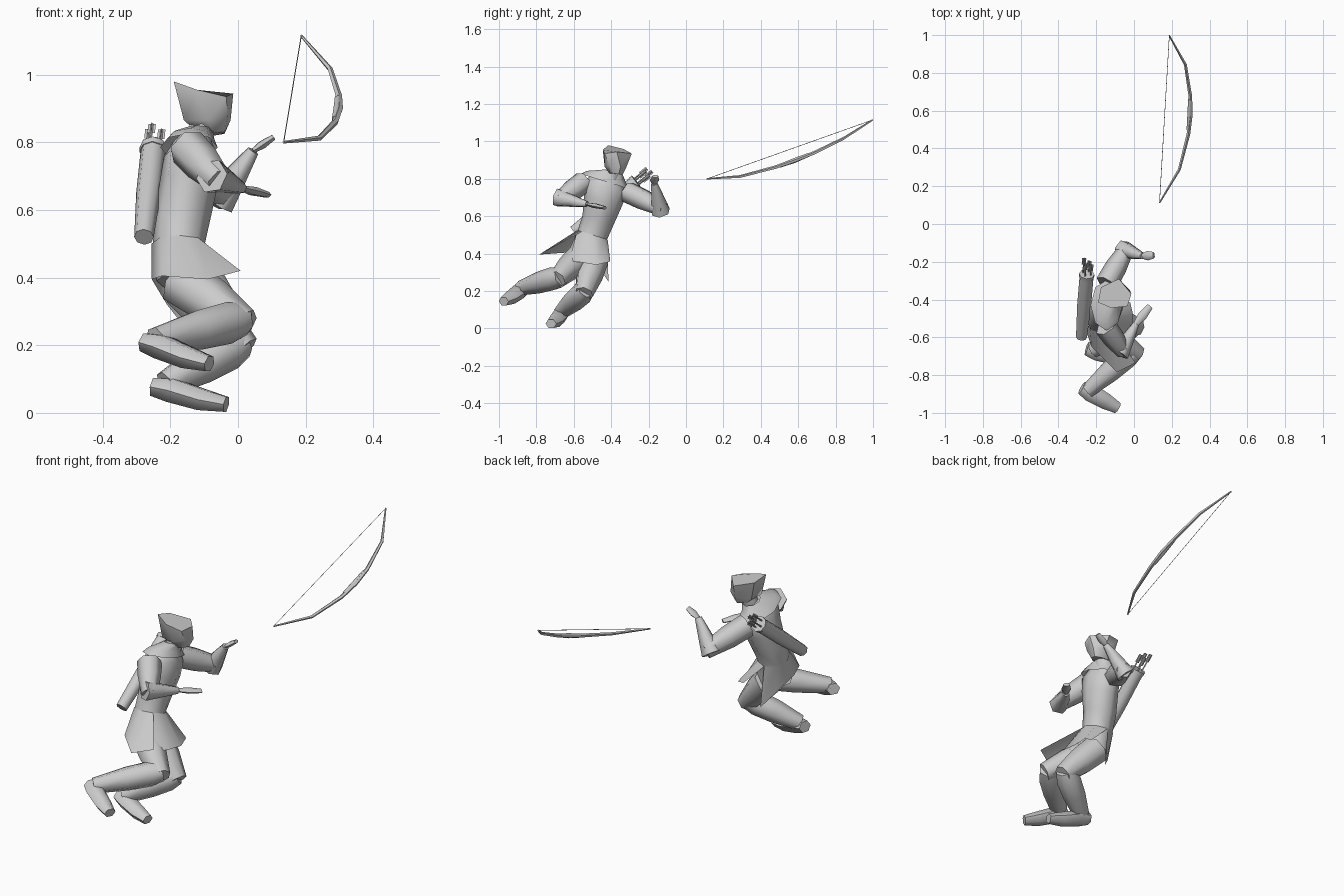
import bpy, bmesh, math
from mathutils import Vector as V

if "Cube" in bpy.data.objects:
    bpy.data.objects.remove(bpy.data.objects["Cube"])


def finish(name, verts, faces, angle=62):
    me = bpy.data.meshes.new(name)
    me.from_pydata([tuple(v) for v in verts], [], faces)
    bm = bmesh.new()
    bm.from_mesh(me)
    bmesh.ops.recalc_face_normals(bm, faces=bm.faces)
    bm.to_mesh(me)
    bm.free()
    ob = bpy.data.objects.new(name, me)
    bpy.context.collection.objects.link(ob)
    bpy.ops.object.select_all(action='DESELECT')
    bpy.context.view_layer.objects.active = ob
    ob.select_set(True)
    bpy.ops.object.shade_smooth_by_angle(angle=math.radians(angle))
    return ob


def loft(name, rings, cap_start=True, cap_end=True, angle=62, closed=True):
    """Skin a list of equal-length point rings (or open strips)."""
    n = len(rings[0])
    verts = [p for r in rings for p in r]
    faces = [(i * n + j, i * n + (j + 1) % n, (i + 1) * n + (j + 1) % n, (i + 1) * n + j)
             for i in range(len(rings) - 1) for j in range(n if closed else n - 1)]
    if cap_start and closed:
        faces.append(tuple(range(n)))
    if cap_end and closed:
        faces.append(tuple(range(len(verts) - n, len(verts))))
    return finish(name, verts, faces, angle)


def ellipse(c, a, b, n):
    return [V(c) + a * math.cos(2 * math.pi * k / n) + b * math.sin(2 * math.pi * k / n) for k in range(n)]


def tube(name, path, n=6, ref=(0, 0, 1), flat=1.0, **kw):
    """Tapered limb through (x, y, z, radius); flat scales it along ref."""
    pts = [V(p[:3]) for p in path]
    rings = []
    for i, p in enumerate(path):
        t = (pts[min(i + 1, len(pts) - 1)] - pts[max(i - 1, 0)]).normalized()
        a = t.cross(V(ref)).normalized()
        b = a.cross(t).normalized()
        rings.append(ellipse(pts[i], a * p[3], b * p[3] * flat, n))
    return loft(name, rings, **kw)


# Leaning body frame: side runs to the right shoulder, fwd is the facing direction
side, fwd = V((0, -.955, .295)), V((1, 0, 0))


def body(rows, n=8):
    return [ellipse(r[:3], fwd * r[3], side * r[4], n) for r in rows]


# Torso
loft("torso", body([(-.16, -.53, .39, .08, .10), (-.175, -.50, .50, .077, .082),
                    (-.165, -.47, .58, .085, .087), (-.145, -.445, .68, .087, .105),
                    (-.14, -.43, .755, .08, .12), (-.135, -.415, .80, .058, .085),
                    (-.115, -.395, .83, .04, .04)]))

# Coat skirt: front panel, and a back panel blown out over the right hip
waist = body([(-.175, -.50, .50, .081, .085)])[0]
front = [(-.06, -.405, .36), (-.02, -.415, .355), (-.005, -.48, .34), (-.01, -.57, .355), (-.03, -.625, .36)]
back = [(.008, -.735, .42), (-.09, -.785, .395), (-.225, -.65, .405), (-.255, -.56, .395),
        (-.21, -.46, .32), (-.155, -.415, .25)]
loft("coat_front", [[waist[k] for k in (6, 7, 0, 1, 2)], [V(p) for p in front]], closed=False)
loft("coat_back", [waist[1:7], [V(p) for p in back]], closed=False)

# Shoulder mantle
loft("mantle", body([(-.12, -.385, .835, .045, .05), (-.14, -.425, .81, .07, .11),
                     (-.145, -.43, .785, .085, .14)]), False, False)

# Head and hood
tube("neck", [(-.12, -.40, .79, .042), (-.10, -.375, .87, .04)], ref=(1, 0, 0))
chin = [V(p) for p in ((-.04, -.39, .83), (-.04, -.36, .825), (-.07, -.34, .82),
                       (-.12, -.35, .83), (-.12, -.41, .845), (-.07, -.41, .83))]
brow = [V(p) for p in ((-.03, -.41, .875), (-.022, -.35, .865), (-.07, -.32, .86),
                       (-.15, -.345, .86), (-.16, -.42, .865), (-.09, -.435, .865))]
crown = [V(p) for p in ((-.035, -.435, .935), (-.014, -.37, .944), (-.08, -.29, .935),
                        (-.175, -.335, .96), (-.19, -.415, .98), (-.12, -.445, .955))]
loft("hooded_head", [chin, brow, crown], angle=50)

# Arms: shoulder to elbow, flared sleeve at the elbow, forearm to wrist, flat hand
arms = {"right": [(-.15, -.545, .785), (-.065, -.665, .695), (.01, -.53, .665), (.085, -.435, .645)],
        "left": [(-.145, -.315, .73), (-.045, -.14, .645), (.045, -.17, .775), (.105, -.165, .815)]}
for name, (s, e, w, h) in arms.items():
    s, e, w, h = V(s), V(e), V(w), V(h)
    tube(name + "_upper_arm", [(*s, .06), (*s.lerp(e, .5), .058), (*s.lerp(e, 1.12), .04)])
    d = (w - e)
    tube(name + "_forearm", [(*(e - d * .17), .052), (*e.lerp(w, .4), .036), (*w, .018)],
         ref=(0, .3, 1))
    tube(name + "_hand", [(*w, .015), (*w.lerp(h, .45), .025), (*h, .017)], flat=.55)

# Legs: thigh, boot with flared top, foot
legs = {"right": [(-.17, -.555, .39), (.0, -.675, .275), (-.245, -.885, .215), (-.085, -.975, .145)],
        "left": [(-.155, -.49, .37), (.0, -.54, .205), (-.215, -.67, .085), (-.035, -.722, .025)]}
for name, (h, k, a, t) in legs.items():
    h, k, a, t = V(h), V(k), V(a), V(t)
    tube(name + "_thigh", [(*h, .077), (*h.lerp(k, .55), .072), (*h.lerp(k, 1.12), .05)], n=7)
    tube(name + "_boot", [(*a.lerp(k, 1.05), .05), (*a.lerp(k, .85), .064), (*a.lerp(k, .5), .06),
                          (*a.lerp(k, 0), .04)], n=7)
    d = (t - a)
    tube(name + "_foot", [(*(a - d * .2 - V((0, 0, .02))), .036), (*(a + d * .1 - V((0, 0, .012))), .048),
                          (*(a.lerp(t, .6) - V((0, 0, .01))), .043), (*t, .03)], flat=.85)

# Quiver
bottom, top = V((-.278, -.60, .52)), V((-.25, -.265, .785))
tube("quiver", [(*bottom, .029), (*bottom.lerp(top, .5), .037), (*top, .037)], n=8)
tube("quiver_rim", [(*bottom.lerp(top, .95), .04), (*top, .041)], n=8)

# Arrows with crossed feathers
axis = (top - bottom).normalized()
u = axis.cross(V((0, 0, 1))).normalized()
v = u.cross(axis)
for i in range(4):
    ang = math.pi / 2 * i + .4
    base = top + (u * math.cos(ang) + v * math.sin(ang)) * .022
    tip = base + axis * (.075 + .012 * (i % 3))
    tube(f"arrow_shaft_{i}", [(*(base - axis * .04), .004), (*tip, .004)], n=4)
    verts, faces = [], []
    for w in (u, v):
        o = len(verts)
        verts += [tip + w * .011, tip - w * .011, tip - axis * .045 - w * .011, tip - axis * .045 + w * .011]
        faces.append((o, o + 1, o + 2, o + 3))
    finish(f"arrow_feathers_{i}", verts, faces)

# Bow, grip and string
bow = [(.187, .998, 1.115, .004), (.272, .845, 1.017, .008), (.298, .68, .936, .010),
       (.300, .58, .898, .011), (.288, .476, .861, .010), (.24, .289, .812, .008), (.135, .112, .80, .004)]
tube("bow_limbs", bow, n=5, ref=(1, 0, 0))
tube("bow_grip", [(.295, .66, .93, .010), (.294, .58, .898, .013), (.287, .50, .869, .010)], ref=(1, 0, 0))
tube("bow_string", [(*bow[0][:3], .0015), (*bow[-1][:3], .0015)], n=4)
